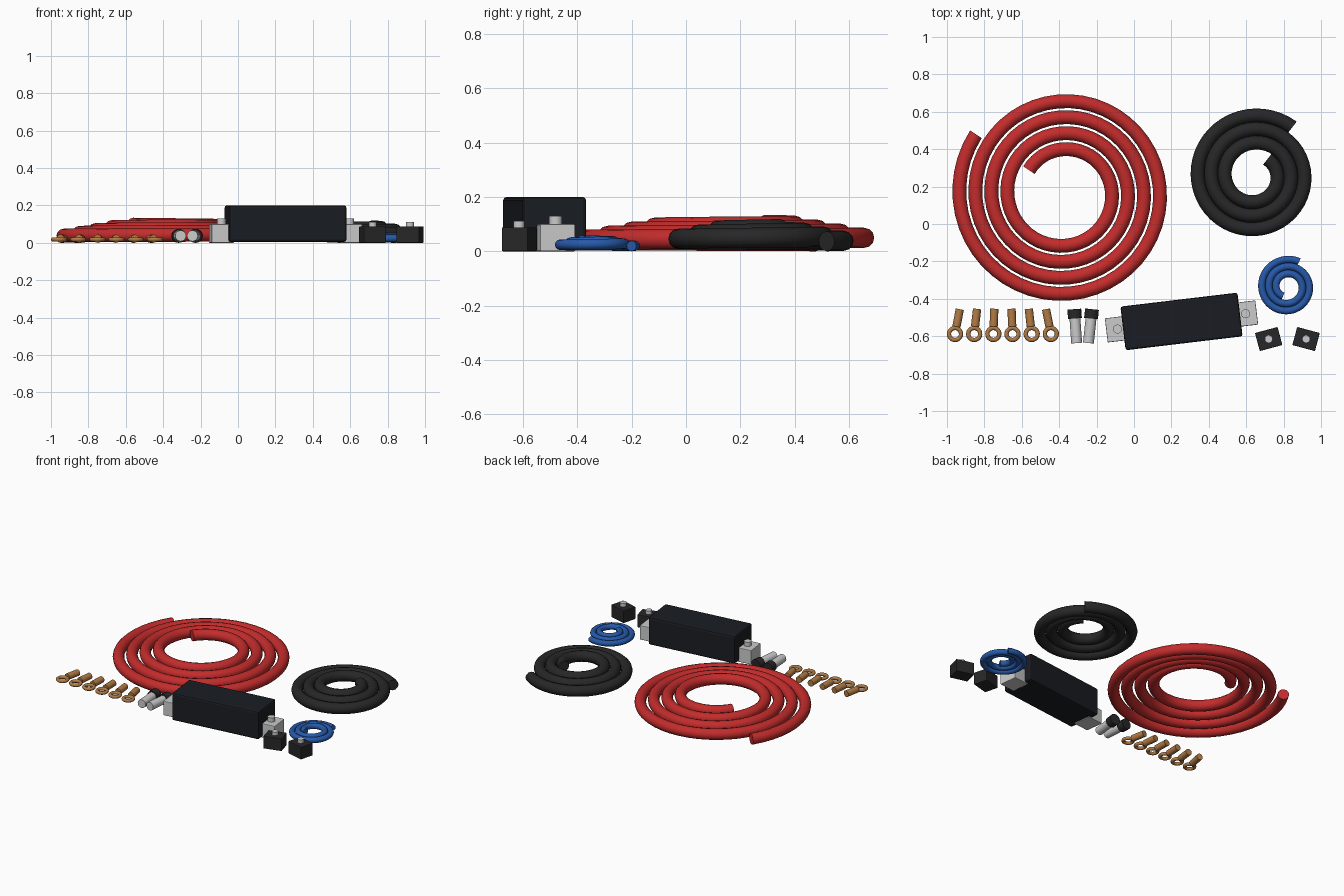
import bpy, bmesh, math
from mathutils import Matrix, Vector

if "Cube" in bpy.data.objects:
    bpy.data.objects.remove(bpy.data.objects["Cube"])


def material(name, rgb):
    m = bpy.data.materials.new(name)
    m.diffuse_color = (*rgb, 1)
    m.use_nodes = True
    m.node_tree.nodes["Principled BSDF"].inputs["Base Color"].default_value = m.diffuse_color
    return m


RED = material("red_insulation", (0.55, 0.025, 0.025))
BLACK = material("black_insulation", (0.02, 0.02, 0.02))
BLUE = material("blue_insulation", (0.02, 0.10, 0.40))
COPPER = material("copper", (0.45, 0.20, 0.06))
CASE = material("dark_case", (0.01, 0.012, 0.016))
METAL = material("bright_metal", (0.65, 0.65, 0.65))


def finish(bm, name, mat, matrix=Matrix(), bevel=0.0):
    bmesh.ops.recalc_face_normals(bm, faces=bm.faces)
    me = bpy.data.meshes.new(name)
    bm.to_mesh(me)
    bm.free()
    me.materials.append(mat)
    ob = bpy.data.objects.new(name, me)
    bpy.context.collection.objects.link(ob)
    ob.matrix_world = matrix
    if bevel:
        mod = ob.modifiers.new("soft_edges", 'BEVEL')
        mod.width = bevel
        mod.segments = 2
    else:
        bpy.ops.object.select_all(action='DESELECT')
        ob.select_set(True)
        bpy.context.view_layer.objects.active = ob
        bpy.ops.object.shade_smooth_by_angle(angle=math.radians(40))
    return ob


def coil(name, mat, centre, radius, pitch, turns, start, tube, rise, sides=12):
    """Flat spiral cable wound inward from its outer end, climbing slightly."""
    bm = bmesh.new()
    n = int(turns * 48)
    rings = []
    for i in range(n + 1):
        t = turns * i / n
        a = math.radians(start) + math.tau * t
        ring = []
        for k in range(sides):
            b = math.tau * k / sides
            r = radius - pitch * t + tube * math.cos(b)
            z = tube + rise * t + tube * math.sin(b)
            ring.append(bm.verts.new((centre[0] + r * math.cos(a),
                                      centre[1] + r * math.sin(a), z)))
        rings.append(ring)
    for p, q in zip(rings, rings[1:]):
        for k in range(sides):
            j = (k + 1) % sides
            bm.faces.new((p[k], p[j], q[j], q[k]))
    bm.faces.new(rings[0])
    bm.faces.new(rings[-1])
    return finish(bm, name, mat)


def box(name, mat, size, z0, matrix, bevel):
    bm = bmesh.new()
    bmesh.ops.create_cube(bm, size=1)
    bmesh.ops.scale(bm, vec=size, verts=bm.verts)
    bmesh.ops.translate(bm, vec=(0, 0, z0 + size[2] / 2), verts=bm.verts)
    return finish(bm, name, mat, matrix, bevel)


def rod(name, mat, p0, p1, radius, matrix=Matrix(), sides=20):
    p0, p1 = Vector(p0), Vector(p1)
    bm = bmesh.new()
    bmesh.ops.create_cone(bm, cap_ends=True, segments=sides, radius1=radius,
                          radius2=radius, depth=(p1 - p0).length)
    rot = (p1 - p0).to_track_quat('Z', 'Y').to_matrix().to_4x4()
    bmesh.ops.transform(bm, matrix=Matrix.Translation((p0 + p1) / 2) @ rot, verts=bm.verts)
    return finish(bm, name, mat, matrix)


def torus(name, mat, major, minor, z, matrix, seg=24, sides=10):
    bm = bmesh.new()
    v = [[bm.verts.new(((major + minor * math.cos(b)) * math.cos(a),
                        (major + minor * math.cos(b)) * math.sin(a),
                        z + minor * math.sin(b)))
          for b in (math.tau * k / sides for k in range(sides))]
         for a in (math.tau * i / seg for i in range(seg))]
    for i in range(seg):
        for k in range(sides):
            p, q, j = v[i], v[(i + 1) % seg], (k + 1) % sides
            bm.faces.new((p[k], q[k], q[j], p[j]))
    return finish(bm, name, mat, matrix)


def place(x, y, degrees):
    return Matrix.Translation((x, y, 0)) @ Matrix.Rotation(math.radians(degrees), 4, 'Z')


# Cable coils
coil("red_cable", RED, (-0.376, 0.163), 0.566, 0.0856, 4, 146, 0.037, 0.015)
coil("black_cable", BLACK, (0.644, 0.258), 0.330, 0.0727, 3, 52, 0.037, 0.015)
coil("blue_wire", BLUE, (0.82, -0.336), 0.149, 0.038, 2.5, 65, 0.0195, 0.008)

# Fuse holder: dark case with a metal terminal and stud at each end
m = place(0.254, -0.521, 6.8)
box("fuse_case", CASE, (0.63, 0.235, 0.195), 0.005, m, 0.012)
for side, label in ((-1, "left"), (1, "right")):
    box(f"fuse_terminal_{label}", METAL, (0.12, 0.13, 0.10), 0,
        m @ Matrix.Translation((side * 0.345, 0, 0)), 0.004)
    rod(f"fuse_stud_{label}", METAL, (side * 0.345, 0, 0.09),
        (side * 0.345, 0, 0.13), 0.024, m)

# Small terminal blocks with studs
for i, (x, ang) in enumerate(((0.72, 15), (0.92, -15))):
    m = place(x, -0.615, ang)
    box(f"terminal_block_{i + 1}", BLACK, (0.125, 0.1, 0.088), 0, m, 0.004)
    rod(f"terminal_stud_{i + 1}", METAL, (0, 0, 0.08), (0, 0, 0.112), 0.021, m)

# Capped metal sleeves lying on their sides
for i, (x, ang) in enumerate(((-0.313, 4), (-0.234, -6))):
    m = place(x, -0.545, ang)
    rod(f"sleeve_body_{i + 1}", METAL, (0, -0.092, 0.037), (0, 0.06, 0.037), 0.029, m)
    rod(f"sleeve_cap_{i + 1}", BLACK, (0, 0.04, 0.037), (0, 0.09, 0.037), 0.037, m)

# Copper ring lugs, fanned slightly
for i in range(6):
    m = place(-0.957 + 0.1025 * i, -0.588, -11 + 4.4 * i)
    torus(f"lug_ring_{i + 1}", COPPER, 0.032, 0.0115, 0.018, m)
    rod(f"lug_barrel_{i + 1}", COPPER, (0, 0.04, 0.022), (0, 0.135, 0.022), 0.022, m, 16)
